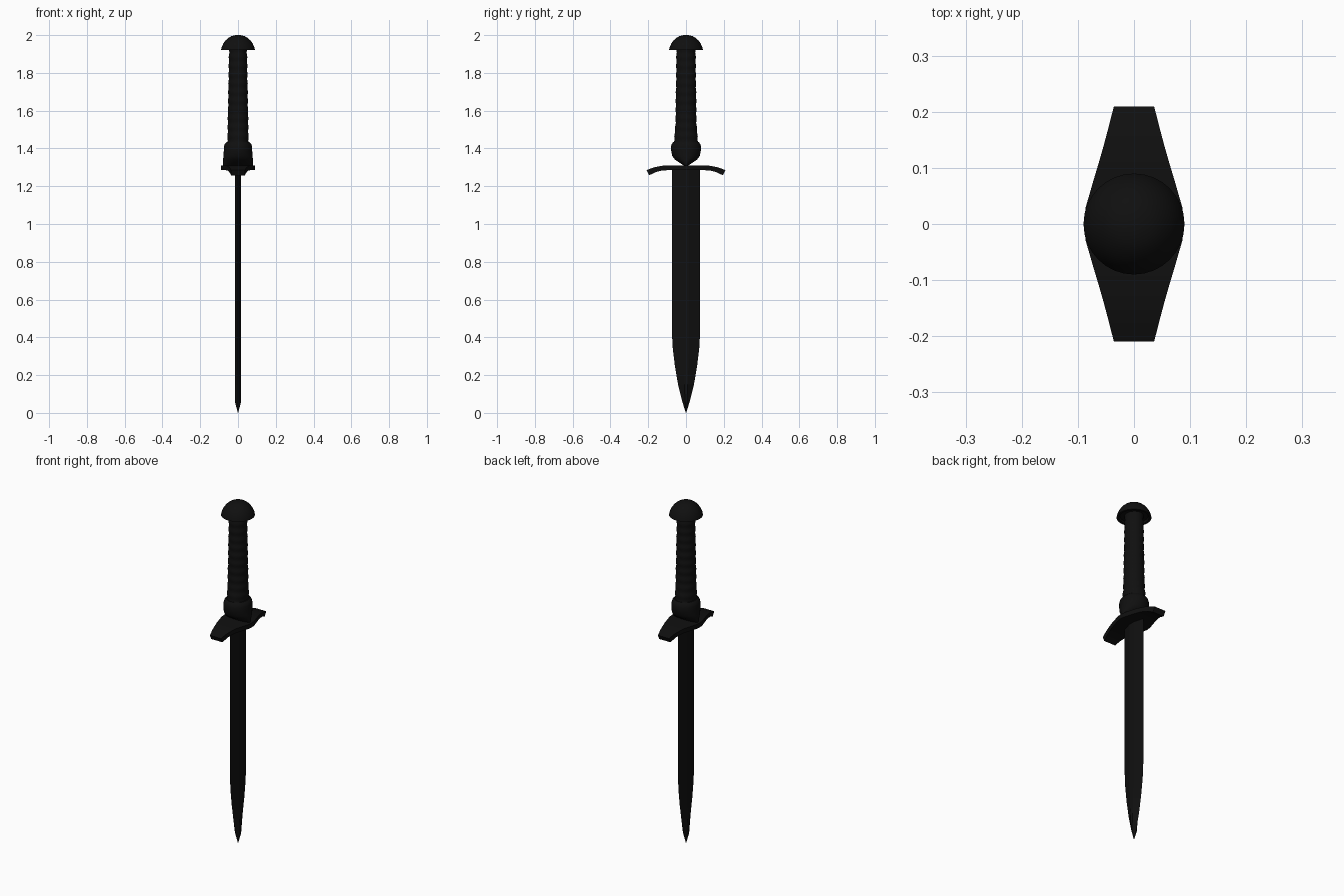
import bpy, bmesh, math

if "Cube" in bpy.data.objects:
    bpy.data.objects.remove(bpy.data.objects["Cube"])

mat = bpy.data.materials.new("black")
mat.diffuse_color = (0.005, 0.005, 0.005, 1)
mat.use_nodes = True
mat.node_tree.nodes["Principled BSDF"].inputs["Base Color"].default_value = mat.diffuse_color


def make_object(name, bm, angle=35):
    bmesh.ops.recalc_face_normals(bm, faces=bm.faces)
    mesh = bpy.data.meshes.new(name)
    bm.to_mesh(mesh)
    bm.free()
    mesh.materials.append(mat)
    ob = bpy.data.objects.new(name, mesh)
    bpy.context.collection.objects.link(ob)
    bpy.ops.object.select_all(action='DESELECT')
    ob.select_set(True)
    bpy.context.view_layer.objects.active = ob
    bpy.ops.object.shade_smooth_by_angle(angle=math.radians(angle))
    return ob


def loft(name, rings, angle=35):
    """Skin a list of equal-length point rings and cap both ends."""
    bm = bmesh.new()
    loops = [[bm.verts.new(p) for p in ring] for ring in rings]
    n = len(loops[0])
    for a, b in zip(loops, loops[1:]):
        for i in range(n):
            j = (i + 1) % n
            bm.faces.new((a[i], a[j], b[j], b[i]))
    bm.faces.new(loops[0][::-1])
    bm.faces.new(loops[-1])
    return make_object(name, bm, angle)


def ellipse(z, rx, ry, n=32):
    return [(rx * math.cos(2 * math.pi * i / n), ry * math.sin(2 * math.pi * i / n), z)
            for i in range(n)]


# blade: six-sided section, tapering to the point
def blade_section(z, w, t):
    f = w * 0.22
    return [(0, w, z), (-t, f, z), (-t, -f, z), (0, -w, z), (t, -f, z), (t, f, z)]


blade = [(0.0, 0.0005, 0.0005), (0.06, 0.02, 0.017), (0.15, 0.042, 0.017),
         (0.25, 0.059, 0.017), (0.34, 0.07, 0.017), (0.43, 0.075, 0.017),
         (1.30, 0.075, 0.017)]
loft("blade", [blade_section(*s) for s in blade], 10)

# crossguard: bar drooping at both ends, widest in the middle
# half stations: y, half width, z top, z bottom
half = [(0.03, 0.086, 1.311, 1.285), (0.075, 0.073, 1.311, 1.285),
        (0.105, 0.064, 1.311, 1.285), (0.14, 0.054, 1.306, 1.282),
        (0.17, 0.046, 1.30, 1.275), (0.209, 0.036, 1.285, 1.258)]
stations = [(-y, w, a, b) for y, w, a, b in reversed(half)] + [(0, 0.09, 1.311, 1.285)] + half


def guard_section(y, w, top, bot):
    slant = 0.07 * y
    return [(-w, y + slant, top), (w, y + slant, top), (w, y, bot), (-w, y, bot)]


end = 0.209 / (0.209 * 1.07)
loft("crossguard", [guard_section(y * end, w, a, b) for y, w, a, b in stations])

# collar: wedge-shaped ferrule narrowing to a ridge across the guard
collar = [(1.305, 0.078, 0.006), (1.32, 0.079, 0.027), (1.34, 0.079, 0.058),
          (1.36, 0.077, 0.073), (1.39, 0.075, 0.079), (1.41, 0.074, 0.08),
          (1.425, 0.070, 0.075), (1.435, 0.060, 0.066)]
loft("collar", [ellipse(*s) for s in collar])

# grip: tapered handle with shallow wrapped ridges
grip = []
steps = 66
for i in range(steps + 1):
    t = i / steps
    ripple = 0.0015 * math.cos(2 * math.pi * 11 * t)
    flare = 0.008 * max(0, 1 - t * 5)
    rx = 0.056 - 0.009 * t + ripple
    ry = 0.057 - 0.007 * t + flare + ripple
    grip.append(ellipse(1.42 + 0.51 * t, rx, ry))
loft("grip", grip)

# pommel: domed cap with a shallow recess underneath
pommel = [(1.93, 0.045), (1.93, 0.072), (1.92, 0.078), (1.92, 0.09), (1.935, 0.087),
          (1.955, 0.078), (1.972, 0.066), (1.986, 0.05), (1.995, 0.034), (2.0, 0.012)]
loft("pommel", [ellipse(z, r, r) for z, r in pommel])
